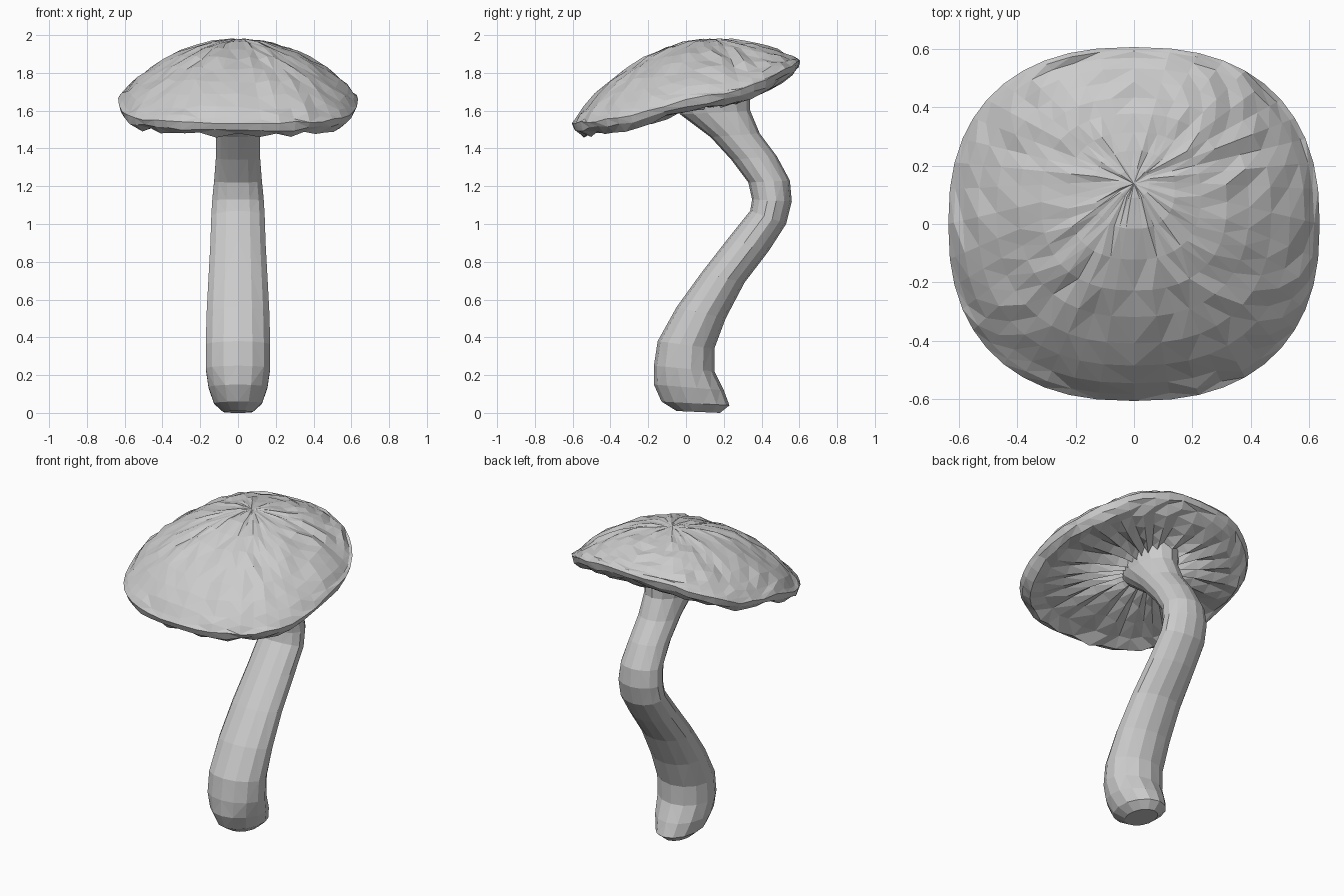
import bpy
import bmesh
import math
import random
from mathutils import Vector

random.seed(4)
default_cube = bpy.data.objects.get("Cube")
if default_cube:
    bpy.data.objects.remove(default_cube, do_unlink=True)

# Single plain material
grey = bpy.data.materials.new("plain grey")
grey.use_nodes = True
colour = (0.6, 0.6, 0.6, 1)
grey.diffuse_color = colour
grey.node_tree.nodes["Principled BSDF"].inputs["Base Color"].default_value = colour


def interpolate(points, value):
    """Piecewise linear lookup in a sorted list of (input, output) pairs."""
    for (x0, y0), (x1, y1) in zip(points, points[1:]):
        if value <= x1:
            return y0 + (y1 - y0) * max(0, value - x0) / (x1 - x0)
    return points[-1][1]


def loft(name, rings):
    """Join closed rings of points into a faceted solid with capped ends."""
    bm = bmesh.new()
    loops = [[bm.verts.new(point) for point in ring] for ring in rings]
    for lower, upper in zip(loops, loops[1:]):
        count = len(lower)
        for i in range(count):
            j = (i + 1) % count
            bm.faces.new((lower[i], lower[j], upper[j], upper[i]))
    for end in (loops[0], loops[-1]):
        centre = sum((v.co for v in end), Vector()) / len(end)
        tip = bm.verts.new(centre)
        for i, vert in enumerate(end):
            bm.faces.new((tip, vert, end[(i + 1) % len(end)]))
    bmesh.ops.triangulate(bm, faces=[f for f in bm.faces if len(f.verts) > 3])
    bmesh.ops.recalc_face_normals(bm, faces=bm.faces)
    mesh = bpy.data.meshes.new(name)
    bm.to_mesh(mesh)
    bm.free()
    mesh.materials.append(grey)
    obj = bpy.data.objects.new(name, mesh)
    bpy.context.collection.objects.link(obj)
    return obj


# Stem: each row is front y, front z, back y, back z, half width
stem_rows = [
    (-.05, .01, .18, 0, .08),
    (-.13, .06, .23, .04, .13),
    (-.17, .15, .2, .12, .16),
    (-.17, .25, .15, .22, .175),
    (-.15, .38, .15, .34, .175),
    (-.05, .56, .21, .5, .17),
    (.08, .74, .31, .69, .16),
    (.22, .92, .44, .86, .15),
    (.34, 1.07, .53, 1, .145),
    (.35, 1.13, .56, 1.12, .14),
    (.33, 1.22, .55, 1.23, .13),
    (.24, 1.34, .48, 1.36, .12),
    (.13, 1.46, .39, 1.48, .12),
    (-.03, 1.58, .34, 1.6, .13),
    (-.08, 1.66, .34, 1.7, .15),
]
SIDES = 14
stem_rings = []
for front_y, front_z, back_y, back_z, width in stem_rows:
    front = Vector((0, front_y, front_z))
    back = Vector((0, back_y, back_z))
    middle, reach = (front + back) / 2, (back - front) / 2
    ring = []
    for i in range(SIDES):
        angle = math.tau * i / SIDES
        across = Vector((width * math.sin(angle), 0, 0))
        ring.append(middle + reach * math.cos(angle) + across)
    stem_rings.append(ring)
loft("stem", stem_rings)

# Cap: squarish outline, drooping at the front and lifted at the back
rim_heights = [(-.6, 1.53), (-.3, 1.57), (0, 1.66), (.3, 1.71), (.45, 1.77), (.6, 1.86)]
SEGMENTS = 44
APEX = Vector((0, .15, 1.98))
HOLLOW = 1.64


def rim_point(i):
    angle = math.tau * i / SEGMENTS
    c, s = math.cos(angle), math.sin(angle)
    power = 2 / 2.4
    x = math.copysign(abs(c) ** power, c) * .635
    y = math.copysign(abs(s) ** power, s) * .605
    return Vector((x, y, interpolate(rim_heights, y)))


rims = [rim_point(i) for i in range(SEGMENTS)]


def cap_ring(spread, height, wobble):
    """Ring at a fraction of the rim radius, with its height set per rim point."""
    ring = []
    for i, rim in enumerate(rims):
        point = APEX.lerp(rim, spread)
        point.z = height(i, rim) + random.uniform(-wobble, wobble)
        ring.append(point)
    return ring


def dome(spread):
    rise = (1 - spread ** 2) ** .9
    return cap_ring(spread, lambda i, rim: rim.z + (APEX.z - rim.z) * rise, .014 * spread ** .5)


def gills(spread):
    # Folds deepen towards the stem
    fold = .03 * (1 - spread)

    def height(i, rim):
        lip = rim.z - .06
        return HOLLOW + (lip - HOLLOW) * spread ** 1.5 + fold * (-1) ** i
    return cap_ring(spread, height, .004)


cap_rings = [dome(s) for s in (.08, .22, .36, .5, .62, .74, .84, .92, .97)]
cap_rings.append(cap_ring(1, lambda i, rim: rim.z, .008))
cap_rings.append(cap_ring(.98, lambda i, rim: rim.z - .035, .008))
cap_rings.append(cap_ring(.92, lambda i, rim: rim.z - .06, .015))
cap_rings += [gills(s) for s in (.82, .66, .48, .3, .15)]
loft("cap", cap_rings)
